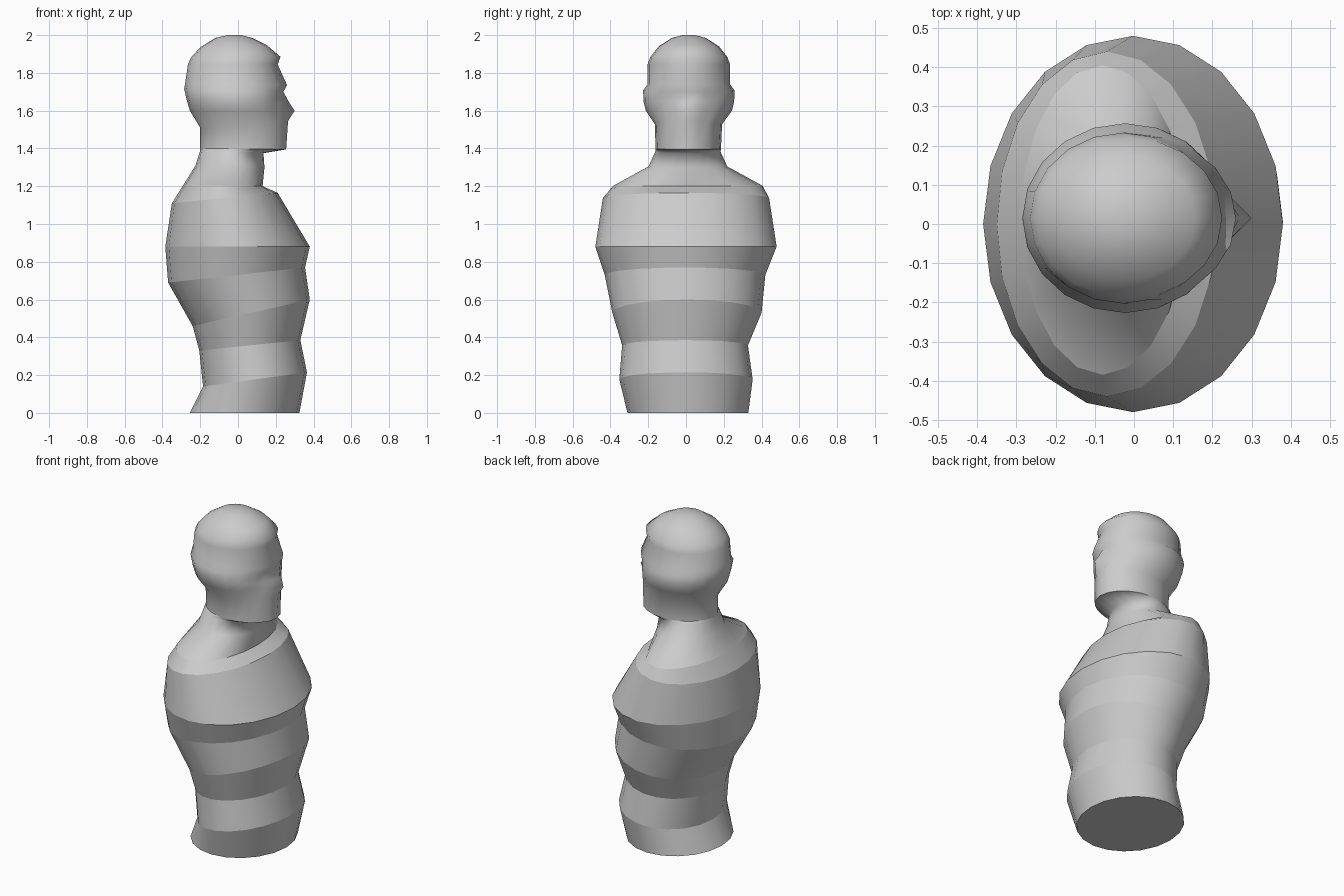
import bpy, bmesh, math

SIDES = 20

# Each ring: back x, back z, front x, front z, half depth in y, y centre, nose pull
TORSO = [
    (-.255, 0, .325, 0, .32, .01, 0),
    (-.185, .14, .365, .215, .353, 0, 0),
    (-.205, .33, .33, .385, .333, -.005, 0),
    (-.24, .46, .38, .60, .395, .005, 0),
    (-.37, .69, .355, .77, .425, -.005, 0),
    (-.385, .88, .38, .88, .48, 0, 0),
    (-.35, 1.11, .21, 1.165, .44, 0, 0),
    (-.29, 1.205, .13, 1.20, .395, .01, 0),
]
HEAD = [
    (-.225, 1.31, .14, 1.30, .208, .01, 0),
    (-.20, 1.39, .135, 1.375, .173, .01, 0),
    (-.20, 1.40, .255, 1.395, .173, .012, 0),
    (-.20, 1.51, .255, 1.545, .178, .013, .01),
    (-.255, 1.60, .24, 1.60, .228, .015, .06),
    (-.27, 1.65, .24, 1.645, .24, .015, .03),
    (-.285, 1.715, .24, 1.70, .242, .015, 0),
    (-.28, 1.745, .26, 1.735, .218, .015, 0),
    (-.265, 1.845, .21, 1.845, .218, .015, 0),
    (-.25, 1.88, .225, 1.885, .205, .015, 0),
    (-.20, 1.935, .155, 1.945, .16, .015, 0),
    (-.12, 1.985, .075, 1.985, .09, .015, 0),
    (-.055, 2.0, .015, 2.0, .033, .015, 0),
]


def add_ring(bm, xb, zb, xf, zf, w, yc, nose):
    ring = []
    for k in range(SIDES):
        c, s = math.cos(2 * math.pi * k / SIDES), math.sin(2 * math.pi * k / SIDES)
        t = (c + 1) / 2
        x = xb + (xf - xb) * t + (nose if k == 0 else 0)
        ring.append(bm.verts.new((x, yc + w * s, zb + (zf - zb) * t)))
    return ring


# Bust: tilted elliptical rings lofted from waist to crown
bm = bmesh.new()
rings = [add_ring(bm, *r) for r in TORSO + HEAD]
for a, b in zip(rings, rings[1:]):
    for k in range(SIDES):
        n = (k + 1) % SIDES
        bm.faces.new((a[k], a[n], b[n], b[k]))
bm.faces.new(rings[0][::-1])
bm.faces.new(rings[-1])
for f in bm.faces:
    f.smooth = True

# Crisp creases at the torso bands and under the chin
crease = rings[:len(TORSO)] + [rings[len(TORSO) + 2]]
for ring in crease:
    for k in range(SIDES):
        bm.edges.get((ring[k], ring[(k + 1) % SIDES])).smooth = False

mesh = bpy.data.meshes.new("bust")
bm.to_mesh(mesh)
bm.free()
bust = bpy.data.objects.new("bust", mesh)
bpy.context.collection.objects.link(bust)
